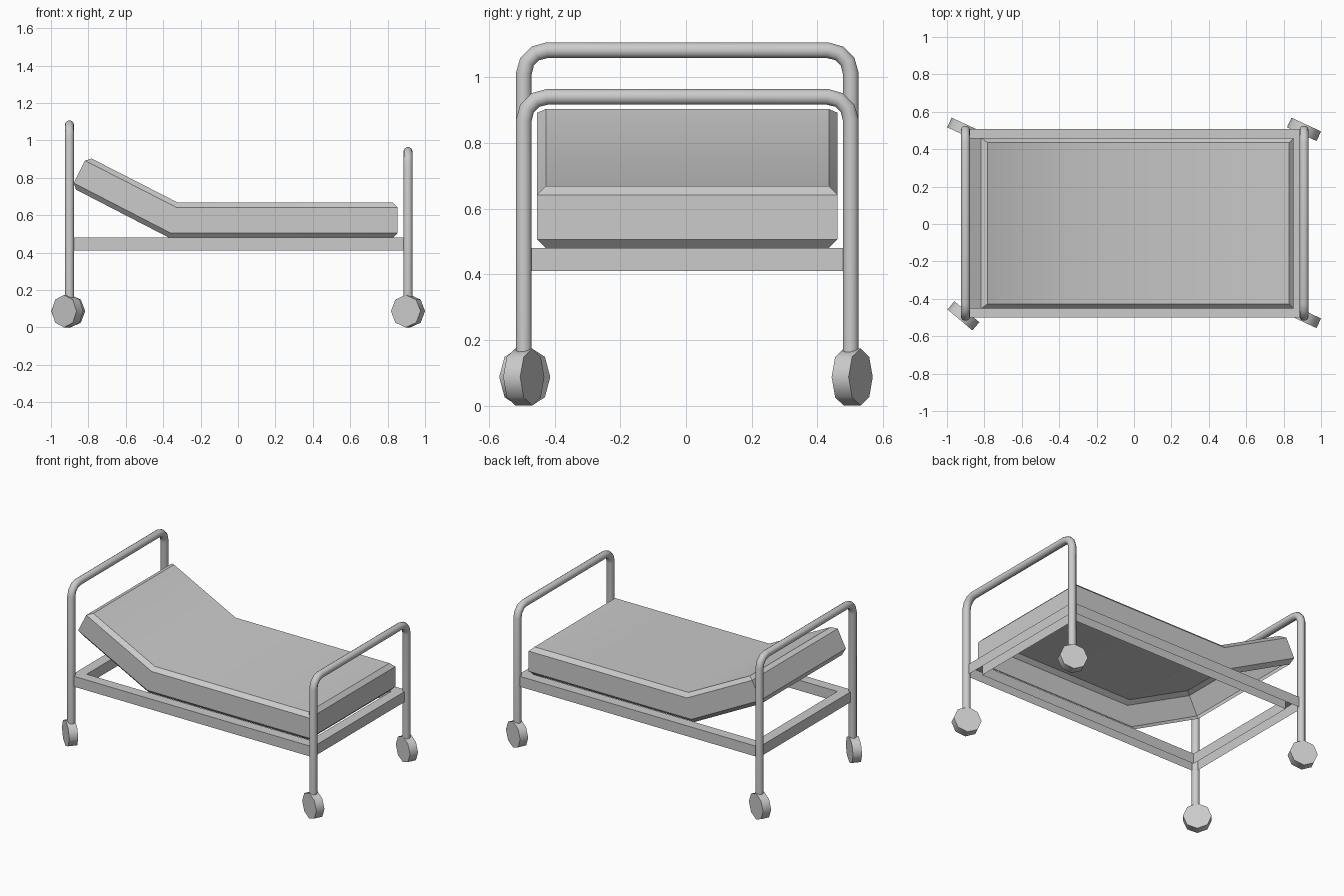
import bpy, bmesh
from math import sin, cos, pi, radians

if "Cube" in bpy.data.objects:
    bpy.data.objects.remove(bpy.data.objects["Cube"])

LEG_X, LEG_Y, TUBE_R, BEND_R = 0.905, 0.4975, 0.025, 0.07
DX, DY = 0.004, 0.004          # small offset of the body relative to the castors


def smooth(ob, angle):
    bpy.ops.object.select_all(action='DESELECT')
    ob.select_set(True)
    bpy.context.view_layer.objects.active = ob
    bpy.ops.object.shade_smooth_by_angle(angle=radians(angle))


def add_mesh(name, bm):
    bmesh.ops.translate(bm, vec=(DX, DY, 0), verts=bm.verts[:])
    me = bpy.data.meshes.new(name)
    bm.to_mesh(me)
    bm.free()
    ob = bpy.data.objects.new(name, me)
    bpy.context.collection.objects.link(ob)
    return ob


def delete_underside(bm):
    bm.normal_update()
    bmesh.ops.delete(bm, geom=[f for f in bm.faces if f.normal.z < -0.8], context='FACES')


# Bent tube forming two legs and an end rail
def tube_hoop(name, x, top):
    zc = top - TUBE_R
    half = [(-LEG_Y, 0.16)]
    for i in range(4):
        a = pi - i * pi / 6
        half.append((-LEG_Y + BEND_R + BEND_R * cos(a), zc - BEND_R + BEND_R * sin(a)))
    path = half + [(-y, z) for y, z in reversed(half)]
    cu = bpy.data.curves.new(name, 'CURVE')
    cu.dimensions = '3D'
    sp = cu.splines.new('POLY')
    sp.points.add(len(path) - 1)
    for p, (y, z) in zip(sp.points, path):
        p.co = (x + DX, y + DY, z, 1)
    cu.bevel_depth = TUBE_R
    cu.bevel_resolution = 3
    cu.use_fill_caps = True
    ob = bpy.data.objects.new(name, cu)
    bpy.context.collection.objects.link(ob)
    bpy.ops.object.select_all(action='DESELECT')
    ob.select_set(True)
    bpy.context.view_layer.objects.active = ob
    bpy.ops.object.convert(target='MESH')
    smooth(bpy.context.view_layer.objects.active, 50)


tube_hoop("head_hoop", -LEG_X, 1.107)
tube_hoop("foot_hoop", LEG_X, 0.965)

# Castors, each swivelled about z
for name, x, y, swivel in (("head_front_wheel", -0.912, -0.491, -40),
                           ("head_back_wheel", -0.908, 0.506, -25),
                           ("foot_front_wheel", 0.909, -0.494, -25),
                           ("foot_back_wheel", 0.909, 0.506, -25)):
    bpy.ops.mesh.primitive_cylinder_add(vertices=8, radius=0.087, depth=0.057,
                                        location=(x, y, 0.087),
                                        rotation=(pi / 2, 0, radians(swivel)))
    wheel = bpy.context.object
    wheel.name = name
    smooth(wheel, 50)

# Rectangular bed frame: channel section, open underneath
bm = bmesh.new()
loops = []
for inset in (0, 0.07):
    hx, hy = LEG_X - inset, 0.503 - inset
    loops.append([bm.verts.new((sx * hx, sy * hy, 0.41))
                  for sx, sy in ((-1, -1), (1, -1), (1, 1), (-1, 1))])
outer, inner = loops
faces = [bm.faces.new((outer[i], outer[(i + 1) % 4], inner[(i + 1) % 4], inner[i]))
         for i in range(4)]
ext = bmesh.ops.extrude_face_region(bm, geom=faces, use_keep_orig=True)
bmesh.ops.translate(bm, vec=(0, 0, 0.07),
                    verts=[v for v in ext['geom'] if isinstance(v, bmesh.types.BMVert)])
bmesh.ops.recalc_face_normals(bm, faces=bm.faces[:])
delete_underside(bm)
add_mesh("bed_frame", bm)

# Mattress shell with raised head, chamfered rims, open underneath
bottom = [(-0.894, 0.749), (-0.373, 0.48), (0.85, 0.48)]
top = [(-0.81, 0.915), (-0.327, 0.668), (0.85, 0.668)]
bm = bmesh.new()
grid = [[[bm.verts.new((x, y, z)) for x, z in line] for line in (bottom, top)]
        for y in (-0.457, 0.457)]
(fb, ft), (bb, bt) = grid
rims = []
for a, b in ((fb, bb), (ft, bt)):
    for i in (0, 1):
        bm.faces.new((a[i], a[i + 1], b[i + 1], b[i]))
    rims += [(a[0], a[1]), (a[1], a[2]), (b[0], b[1]), (b[1], b[2]),
             (a[0], b[0]), (a[2], b[2])]
for lo, hi in ((fb, ft), (bb, bt)):
    bm.faces.new(lo + hi[::-1])
for i in (0, 2):
    bm.faces.new((fb[i], ft[i], bt[i], bb[i]))
bmesh.ops.recalc_face_normals(bm, faces=bm.faces[:])
bmesh.ops.bevel(bm, geom=[bm.edges.get(pair) for pair in rims], offset=0.026,
                offset_type='OFFSET', segments=1, profile=0.5, affect='EDGES')
# only the two large bottom panels are missing; the chamfer strips stay
bm.normal_update()
big = [f for f in bm.faces if f.normal.z < -0.8 and f.calc_area() > 0.2]
bmesh.ops.delete(bm, geom=big, context='FACES')
smooth(add_mesh("mattress", bm), 30)
